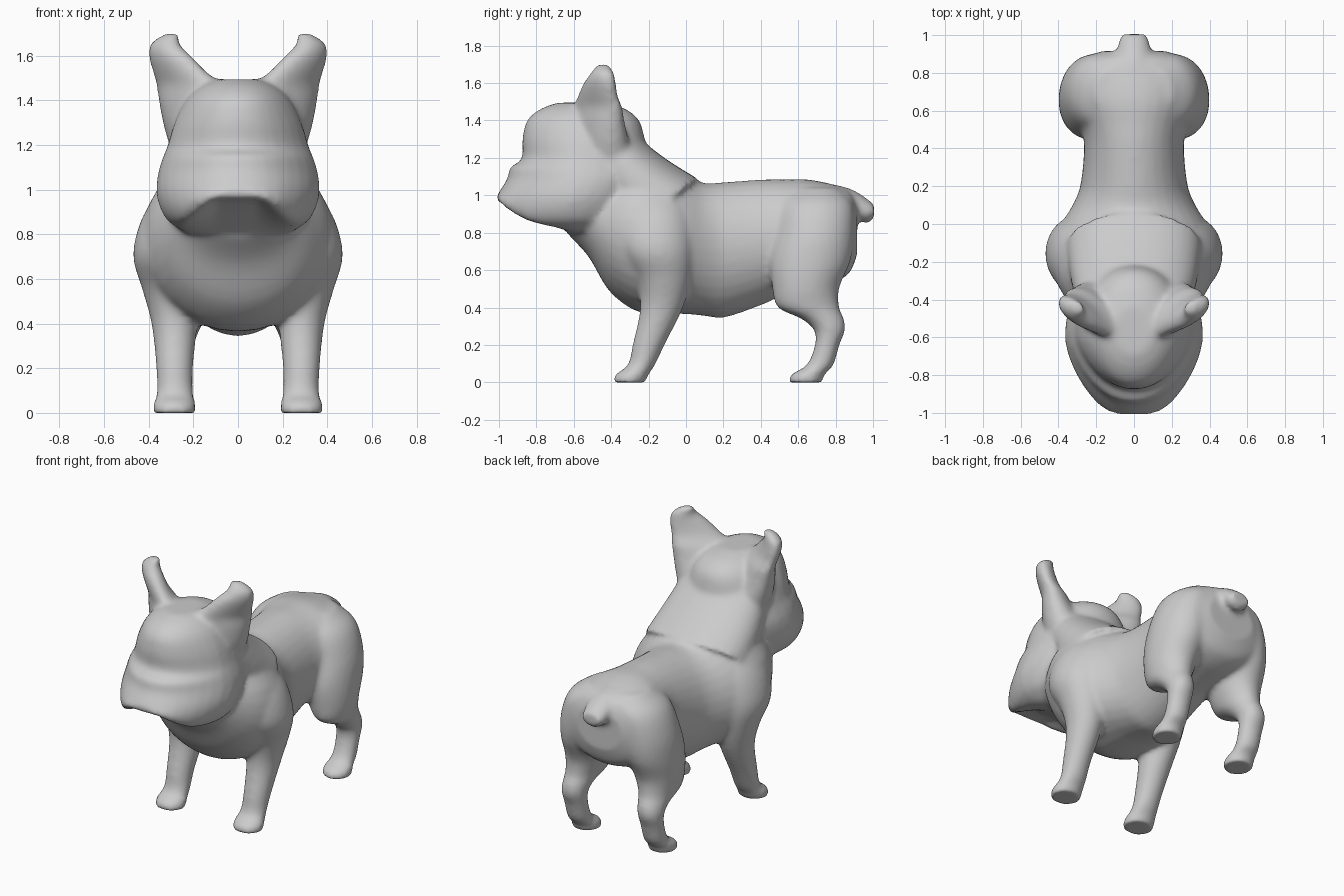
import bpy, bmesh
from math import cos, sin, tau, radians, copysign
from mathutils import Vector

if "Cube" in bpy.data.objects:
    bpy.data.objects.remove(bpy.data.objects["Cube"])

SEG = 32


def resample(rings, steps=4):
    """Chord-length spline through the rings, each flattened to nine numbers."""
    p = [Vector([k for part in r for k in part]) for r in rings]
    t = [0.0]
    for a, b in zip(p, p[1:]):
        t.append(t[-1] + (b - a).length)
    n = len(p)
    m = []
    for i in range(n):
        lo, hi = max(0, i - 1), min(n - 1, i + 1)
        m.append((p[hi] - p[lo]) / (t[hi] - t[lo]))
    out = []
    for i in range(n - 1):
        d = t[i + 1] - t[i]
        for k in range(steps):
            s = k / steps
            out.append(p[i] * (2*s**3 - 3*s**2 + 1) + m[i] * (d * (s**3 - 2*s**2 + s))
                       + p[i + 1] * (3*s**2 - 2*s**3) + m[i + 1] * (d * (s**3 - s**2)))
    out.append(p[-1])
    return [(Vector(q[0:3]), Vector(q[3:6]), Vector(q[6:9])) for q in out]


def loft(name, rings, power=2.0):
    """Skin (centre, half-axis u, half-axis v) superellipse rings."""
    bm = bmesh.new()
    loops = []
    for c, u, v in resample(rings):
        loop = []
        for i in range(SEG):
            ca, sa = cos(tau * i / SEG), sin(tau * i / SEG)
            a = copysign(abs(ca) ** (2 / power), ca)
            b = copysign(abs(sa) ** (2 / power), sa)
            loop.append(bm.verts.new(c + u * a + v * b))
        loops.append(loop)
    for p, q in zip(loops, loops[1:]):
        for i in range(SEG):
            j = (i + 1) % SEG
            bm.faces.new((p[i], p[j], q[j], q[i]))
    bm.faces.new(loops[0])
    bm.faces.new(loops[-1])
    bmesh.ops.recalc_face_normals(bm, faces=bm.faces)
    me = bpy.data.meshes.new(name)
    bm.to_mesh(me)
    bm.free()
    ob = bpy.data.objects.new(name, me)
    bpy.context.collection.objects.link(ob)
    return ob


def along_y(rows):
    # rows: y, bottom z, top z, half width
    return [((0, y, (b + t) / 2), (w, 0, 0), (0, 0, (t - b) / 2)) for y, b, t, w in rows]


def along_z(rows, side=1):
    # rows: z, centre x, centre y, half width, half depth
    return [((x * side, y, z), (rx, 0, 0), (0, ry, 0)) for z, x, y, rx, ry in rows]


parts = []

# Torso
parts.append(loft("torso", along_y([
    (-.63, .79, 1.00, .18), (-.52, .67, 1.08, .27), (-.42, .50, 1.14, .345),
    (-.32, .41, 1.18, .405), (-.23, .37, 1.19, .43), (-.12, .365, 1.16, .43),
    (0, .365, 1.10, .385), (.10, .355, 1.065, .325), (.20, .345, 1.07, .285),
    (.42, .42, 1.085, .265), (.53, .47, 1.085, .285), (.65, .50, 1.085, .335), (.78, .53, 1.06, .345),
    (.87, .58, 1.03, .29), (.915, .68, .96, .17)])))

# Neck: tilted sections rising from the withers to the skull
parts.append(loft("neck", [((0, y, z), (w, 0, 0), (0, .8 * d, .6 * d)) for y, z, w, d in
                           [(-.12, .95, .36, .23), (-.26, 1.07, .34, .20),
                            (-.38, 1.20, .31, .17), (-.45, 1.30, .28, .15)]], 2.2))

# Head: stack of horizontal sections (z, front y, back y, half width)
head_rows = [(.79, -.56, -.45, .07), (.80, -.66, -.35, .21), (.835, -.95, -.29, .28),
             (.87, -1.01, -.26, .325), (.93, -1.03, -.23, .355),
             (1.0, -1.01, -.20, .367), (1.09, -.955, -.17, .355), (1.15, -.94, -.18, .335),
             (1.19, -.88, -.2, .318), (1.3, -.875, -.22, .285), (1.4, -.85, -.25, .235),
             (1.46, -.78, -.32, .175), (1.495, -.69, -.43, .10)]
head = loft("head", along_z([(z, 0, (f + b) / 2, w, (b - f) / 2) for z, f, b, w in head_rows]), 2.1)
# Narrow the muzzle and raise the mouth between the jowls
for v in head.data.vertices:
    x, y, z = v.co
    t = min(1, max(0, (-.62 - y) / .28))
    lift = max(0, min(.145, .245 - .9 * abs(x)))
    if z < 1.0:
        v.co.z += t * lift * min(1, (1.0 - z) / .2)
    v.co.x *= 1 - .13 * t
    v.co.y = max(-1.01, y)
parts.append(head)

# Tail
parts.append(loft("tail", along_y([
    (.76, .86, 1.06, .13), (.85, .87, 1.045, .11), (.92, .865, 1.015, .09),
    (.97, .85, .98, .08), (1.005, .875, .955, .065)])))

for side, label in ((1, "left"), (-1, "right")):
    # Front leg with shoulder
    parts.append(loft("front_leg_" + label, along_z([
        (-.005, .285, -.305, .095, .085), (.04, .285, -.29, .095, .09), (.09, .282, -.24, .082, .073),
        (.20, .284, -.20, .083, .086), (.40, .285, -.13, .103, .115), (.55, .30, -.12, .128, .145),
        (.70, .295, -.155, .175, .20), (.85, .27, -.17, .17, .205), (.97, .21, -.18, .16, .19),
        (1.08, .15, -.2, .11, .12)], side)))
    # Hind leg with thigh
    parts.append(loft("hind_leg_" + label, along_z([
        (-.005, .28, .64, .09, .09), (.04, .28, .65, .09, .09), (.09, .28, .715, .076, .073),
        (.20, .28, .755, .076, .066), (.28, .28, .768, .081, .084), (.34, .275, .73, .09, .115),
        (.40, .268, .655, .11, .165), (.50, .255, .64, .14, .178), (.65, .235, .665, .164, .215),
        (.80, .21, .69, .172, .21), (.95, .17, .70, .15, .19), (1.04, .1, .7, .1, .12)], side)))
    # Ear: flattened sections turned outward, broad at the skull
    a = radians(40)
    ear = [(1.14, .16, -.42, .14, .11), (1.28, .195, -.435, .15, .115), (1.40, .213, -.46, .168, .095),
           (1.47, .22, -.47, .178, .08), (1.53, .262, -.472, .147, .066), (1.60, .305, -.462, .115, .06),
           (1.655, .327, -.447, .075, .05), (1.70, .295, -.443, .035, .03)]
    parts.append(loft("ear_" + label, [
        ((x * side, y, z), (r * cos(a) * side, r * sin(a), 0), (-d * sin(a) * side, d * cos(a), 0))
        for z, x, y, r, d in ear]))

# Fuse all parts into one smooth skin
for ob in parts:
    ob.select_set(True)
dog = parts[0]
bpy.context.view_layer.objects.active = dog
bpy.ops.object.join()
dog.name = "dog_body"
rm = dog.modifiers.new("fuse", "REMESH")
rm.mode = "VOXEL"
rm.voxel_size = .015
sm = dog.modifiers.new("soften", "SMOOTH")
sm.factor = .5
sm.iterations = 12
for m in ("fuse", "soften"):
    bpy.ops.object.modifier_apply(modifier=m)
bpy.ops.object.shade_smooth()

# Stand the feet flat on the ground
for v in dog.data.vertices:
    v.co.z = max(0, v.co.z)
